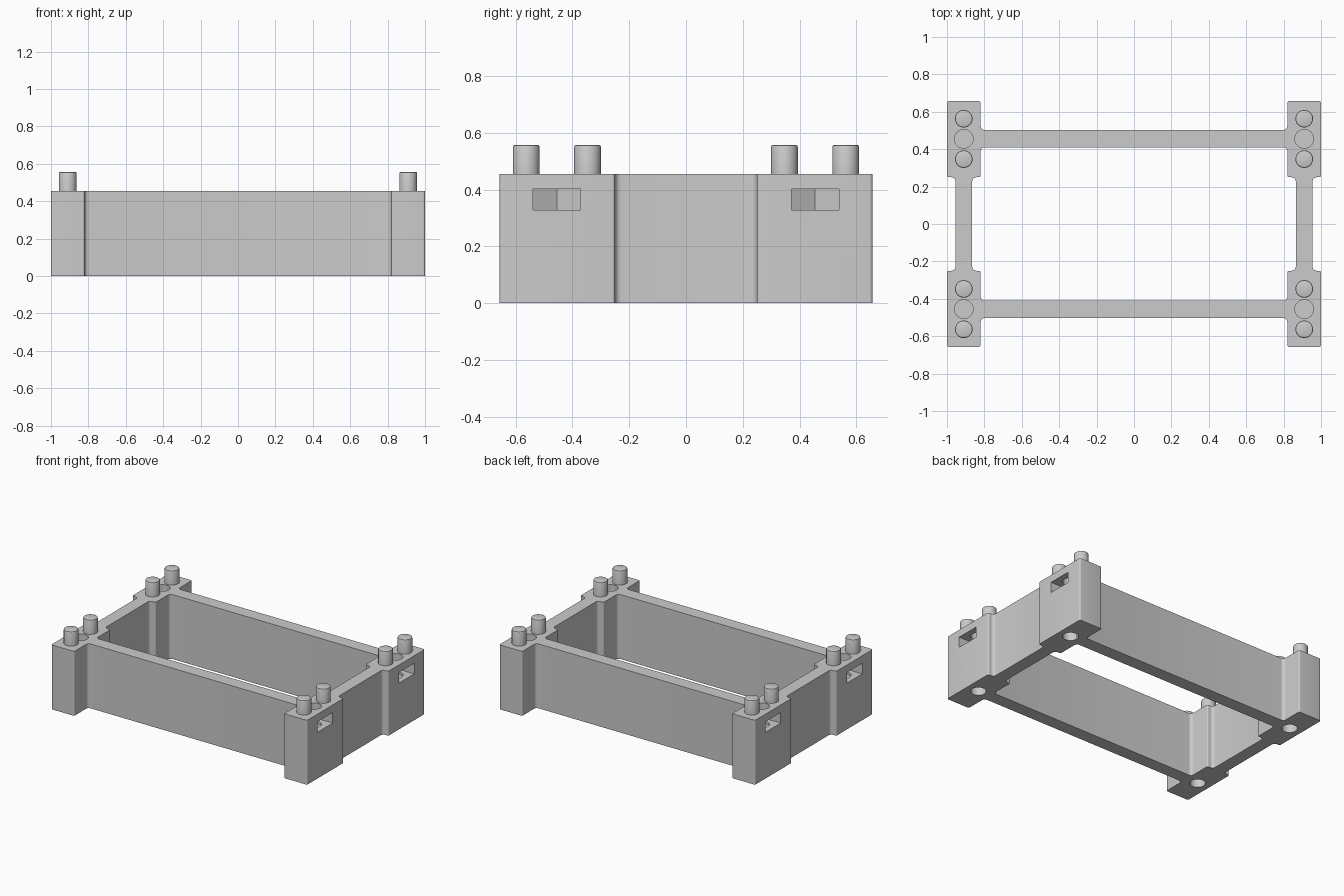
import bpy, bmesh, math
from mathutils import Vector

cube = bpy.data.objects.get("Cube")
if cube:
    bpy.data.objects.remove(cube, do_unlink=True)

H = 0.455              # frame height
CX, CY = 0.91, 0.455   # centre of a corner block
SIGNS = [(1, 1), (-1, 1), (-1, -1), (1, -1)]

grey = bpy.data.materials.new("light_grey")
grey.use_nodes = True
grey.diffuse_color = (0.6, 0.6, 0.6, 1)
grey.node_tree.nodes["Principled BSDF"].inputs["Base Color"].default_value = (0.6, 0.6, 0.6, 1)


def finish(name, bm):
    bmesh.ops.recalc_face_normals(bm, faces=bm.faces[:])
    mesh = bpy.data.meshes.new(name)
    bm.to_mesh(mesh)
    bm.free()
    mesh.materials.append(grey)
    obj = bpy.data.objects.new(name, mesh)
    bpy.context.collection.objects.link(obj)
    return obj


def prism(name, outline, z0, z1):
    bm = bmesh.new()
    face = bm.faces.new([bm.verts.new((x, y, z0)) for x, y in outline])
    top = bmesh.ops.extrude_face_region(bm, geom=[face])["geom"]
    verts = [v for v in top if isinstance(v, bmesh.types.BMVert)]
    bmesh.ops.translate(bm, verts=verts, vec=(0, 0, z1 - z0))
    return finish(name, bm)


def circle(x, y, r, n=32):
    return [(x + r * math.cos(math.tau * i / n), y + r * math.sin(math.tau * i / n)) for i in range(n)]


def loop(quarter):
    # mirror a +x +y quarter of (x, y, radius) into a closed loop
    pts = []
    for sx, sy in SIGNS:
        q = quarter if sx * sy > 0 else quarter[::-1]
        pts += [(sx * x, sy * y, r) for x, y, r in q]
    return pts


def rounded(pts, steps=6):
    out = []
    for i, (x, y, r) in enumerate(pts):
        p = Vector((x, y))
        a = (Vector(pts[i - 1][:2]) - p).normalized()
        b = (Vector(pts[(i + 1) % len(pts)][:2]) - p).normalized()
        c = p + (a + b) * r
        for k in range(steps + 1):
            t = k / steps * math.pi / 2
            out.append(c - b * r * math.cos(t) - a * r * math.sin(t))
    return out


def cut(target, cutter):
    mod = target.modifiers.new("cut", 'BOOLEAN')
    mod.operation = 'DIFFERENCE'
    mod.solver = 'EXACT'
    mod.object = cutter
    bpy.context.view_layer.objects.active = target
    bpy.ops.object.modifier_apply(modifier=mod.name)
    bpy.data.objects.remove(cutter, do_unlink=True)


def smooth(obj):
    bpy.ops.object.select_all(action='DESELECT')
    obj.select_set(True)
    bpy.context.view_layer.objects.active = obj
    bpy.ops.object.shade_smooth_by_angle(angle=math.radians(30))


# Frame: four corner blocks joined by thin walls
edge, fillet = 0.01, 0.022
outer = loop([(0.955, 0.25, fillet), (1, 0.25, edge), (1, 0.657, edge),
              (0.82, 0.657, edge), (0.82, 0.503, fillet)])
inner = loop([(0.865, 0.25, fillet), (0.82, 0.25, edge), (0.82, 0.41, fillet)])
frame = prism("frame", rounded(outer), 0, H)
cut(frame, prism("opening", rounded(inner), -0.1, H + 0.1))

# Nut slots open to the sides, with screw holes above and below
half = 0.084
for sx, sy in SIGNS:
    x, y = sx * CX, sy * CY
    point = sx * half * 2 / math.sqrt(3)
    slot = [(x - point, y), (x - point / 2, y - half), (sx * 1.1, y - half),
            (sx * 1.1, y + half), (x - point / 2, y + half)]
    cut(frame, prism("slot", slot, 0.327, 0.402))
    cut(frame, prism("upper_hole", circle(x, y, 0.05), 0.31, H + 0.1))
    cut(frame, prism("lower_hole", circle(x, y, 0.05), -0.1, 0.3))
smooth(frame)

# Locating pegs, two on each corner block
for sx, sy in SIGNS:
    for place, offset in (("inner", -0.108), ("outer", 0.108)):
        side = ("left" if sx > 0 else "right") + ("_back" if sy > 0 else "_front")
        peg = prism(f"{side}_{place}_peg", circle(sx * CX, sy * (CY + offset), 0.047), H - 0.02, 0.557)
        bm = bmesh.new()
        bm.from_mesh(peg.data)
        rim = [e for e in bm.edges if all(v.co.z > H + 0.05 for v in e.verts)]
        bmesh.ops.bevel(bm, geom=rim, offset=0.007, segments=2, affect='EDGES', profile=0.5)
        bm.to_mesh(peg.data)
        bm.free()
        smooth(peg)
